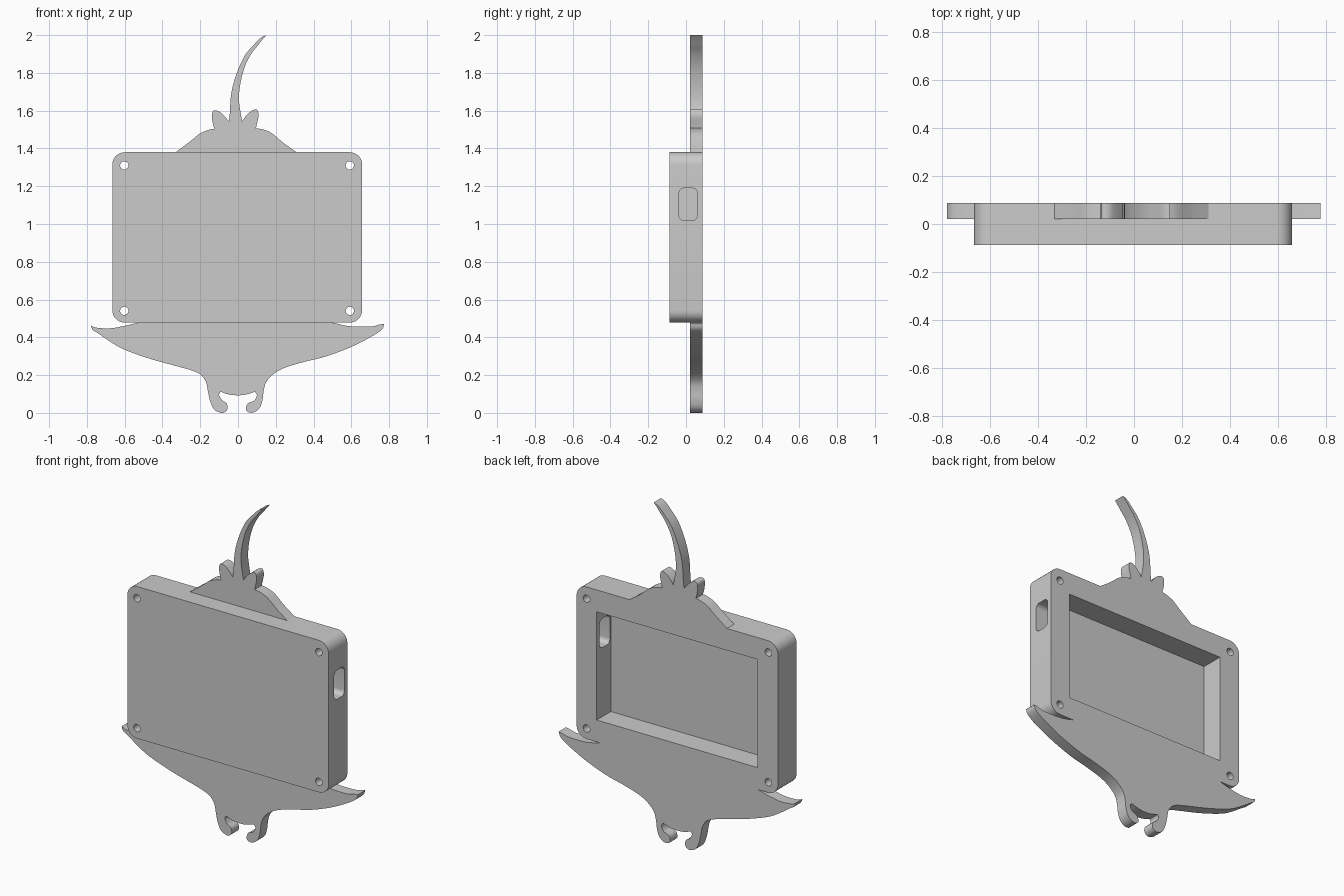
import bpy, bmesh, math
from mathutils import Vector

if "Cube" in bpy.data.objects:
    bpy.data.objects.remove(bpy.data.objects["Cube"])

grey = bpy.data.materials.new("light_grey")
grey.diffuse_color = (0.6, 0.6, 0.6, 1)
grey.use_nodes = True
grey.node_tree.nodes["Principled BSDF"].inputs["Base Color"].default_value = grey.diffuse_color

BACK, FRONT, PLATE = 0.0875, -0.0875, 0.02
X0, X1, Z0, Z1 = -0.665, 0.657, 0.478, 1.38


def prism(name, pts, a, b, axis="y"):
    """Extrude a 2D outline from a to b along y (outline in xz) or x (outline in yz)."""
    place = (lambda p, d: (p[0], d, p[1])) if axis == "y" else (lambda p, d: (d, p[0], p[1]))
    bm = bmesh.new()
    lo = [bm.verts.new(place(p, a)) for p in pts]
    hi = [bm.verts.new(place(p, b)) for p in pts]
    n = len(pts)
    bm.faces.new(lo)
    bm.faces.new(hi[::-1])
    for i in range(n):
        j = (i + 1) % n
        bm.faces.new((lo[j], lo[i], hi[i], hi[j]))
    bmesh.ops.recalc_face_normals(bm, faces=bm.faces[:])
    me = bpy.data.meshes.new(name)
    bm.to_mesh(me)
    bm.free()
    me.materials.append(grey)
    ob = bpy.data.objects.new(name, me)
    bpy.context.collection.objects.link(ob)
    return ob


def rounded(u0, u1, v0, v1, r, steps=8):
    """Rounded rectangle outline."""
    pts = []
    corners = ((u1 - r, v1 - r), (u0 + r, v1 - r), (u0 + r, v0 + r), (u1 - r, v0 + r))
    for k, (cu, cv) in enumerate(corners):
        for i in range(steps + 1):
            t = math.pi / 2 * (k + i / steps)
            pts.append((cu + r * math.cos(t), cv + r * math.sin(t)))
    return pts


def outline(curves, steps=4):
    """Join smooth curves end to end, with a sharp corner where they meet."""
    out = []
    for c in curves:
        p = [Vector(q) for q in c]
        p = [2 * p[0] - p[1]] + p + [2 * p[-1] - p[-2]]
        for i in range(1, len(p) - 2):
            a, b, c2, d = p[i - 1:i + 3]
            for s in range(steps):
                t = s / steps
                out.append(0.5 * (2 * b + (c2 - a) * t + (2 * a - 5 * b + 4 * c2 - d) * t * t
                                  + (3 * b - a - 3 * c2 + d) * t ** 3))
    out.append(Vector(curves[-1][-1]))
    return out


def select(ob):
    bpy.ops.object.select_all(action="DESELECT")
    ob.select_set(True)
    bpy.context.view_layer.objects.active = ob


def cut(ob, cutter):
    m = ob.modifiers.new("cut", "BOOLEAN")
    m.operation, m.solver, m.object = "DIFFERENCE", "EXACT", cutter
    select(ob)
    bpy.ops.object.modifier_apply(modifier=m.name)
    bpy.data.objects.remove(cutter)


# Case: rounded box with a rear pocket, a side port and four screw holes
case = prism("case", rounded(X0, X1, Z0, Z1, 0.065), FRONT, BACK)
cut(case, prism("pocket_cutter", [(-0.53, 0.608), (0.525, 0.608), (0.525, 1.25), (-0.53, 1.25)],
                -0.045, 0.2))
cut(case, prism("port_cutter", rounded(-0.037, 0.06, 1.018, 1.19, 0.028), 0.45, 0.8, "x"))
for x in (-0.602, 0.592):
    for z in (0.54, 1.31):
        ring = [(x + 0.022 * math.cos(t * math.pi / 12), z + 0.022 * math.sin(t * math.pi / 12))
                for t in range(24)]
        cut(case, prism("screw_cutter", ring, -0.2, 0.2))

# Upper silhouette: rump, two small fins and the curved tail
tail = prism("tail_plate", outline([
    [(-.33, Z1), (-.25, 1.44), (-.20, 1.48), (-.15, 1.50), (-.125, 1.503)],
    [(-.125, 1.503), (-.135, 1.54), (-.138, 1.58), (-.128, 1.60), (-.10, 1.596),
     (-.075, 1.575), (-.048, 1.543)],
    [(-.048, 1.543), (-.043, 1.59), (-.036, 1.69), (-.01, 1.79), (.035, 1.89),
     (.085, 1.95), (.12, 1.985), (.15, 2.0)],
    [(.15, 2.0), (.13, 1.977), (.105, 1.945), (.07, 1.90), (.035, 1.83), (.012, 1.74),
     (.005, 1.66), (.013, 1.595), (.022, 1.543)],
    [(.022, 1.543), (.04, 1.57), (.07, 1.598), (.097, 1.607), (.107, 1.59), (.108, 1.565),
     (.10, 1.53), (.095, 1.507)],
    [(.095, 1.507), (.135, 1.50), (.18, 1.48), (.24, 1.43), (.31, Z1)],
]), PLATE, BACK)

# Lower silhouette: two wings and the pair of curled head lobes
wings = prism("wing_plate", outline([
    [(.50, Z0), (.59, .459), (.70, .457), (.75, .468), (.775, .472)],
    [(.775, .472), (.76, .44), (.70, .40), (.59, .345), (.46, .297), (.35, .27), (.25, .24),
     (.19, .207), (.15, .164), (.136, .117), (.13, .07), (.115, .027), (.085, .003),
     (.055, .003), (.042, .02), (.052, .05), (.085, .065), (.10, .093), (.09, .112)],
    [(.09, .112), (.045, .098), (0, .093), (-.05, .098), (-.093, .112)],
    [(-.093, .112), (-.10, .095), (-.085, .068), (-.06, .05), (-.056, .02), (-.075, .001),
     (-.10, .003), (-.128, .02), (-.148, .064), (-.16, .117), (-.17, .164), (-.20, .204),
     (-.255, .228), (-.335, .25), (-.465, .286), (-.60, .334), (-.675, .376), (-.745, .424),
     (-.77, .44), (-.778, .462)],
    [(-.778, .462), (-.75, .451), (-.675, .448), (-.60, .461), (-.53, Z0)],
]), PLATE, BACK)

for ob in (case, tail, wings):
    select(ob)
    bpy.ops.object.shade_smooth_by_angle(angle=math.radians(30))
